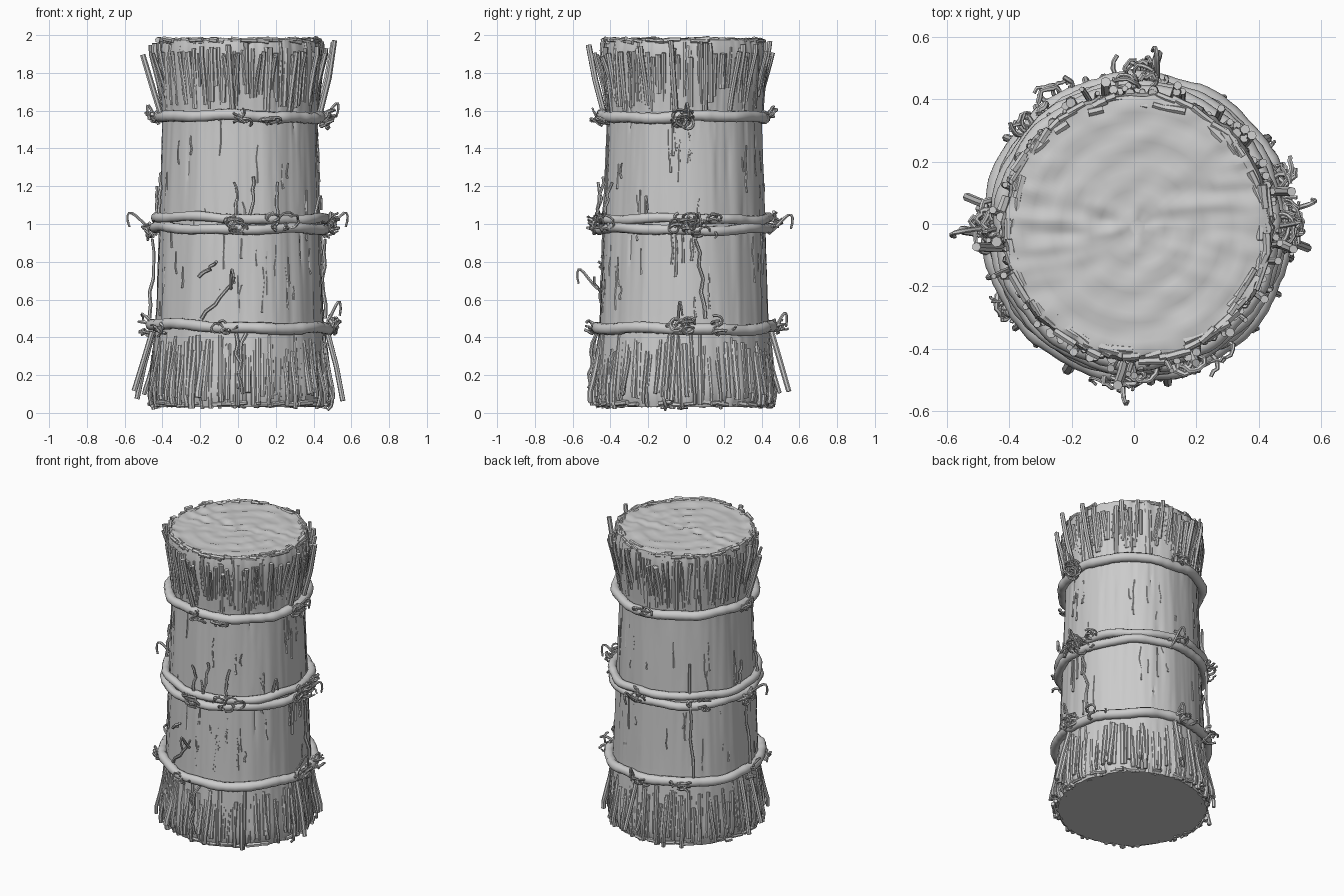
import bpy, bmesh, math, random
from mathutils import Vector, noise

if "Cube" in bpy.data.objects:
    bpy.data.objects.remove(bpy.data.objects["Cube"])

random.seed(11)
U = random.uniform
CX, CY = 0.01, -0.01
PROFILE = [(0.03, .455), (0.1, .475), (0.46, .447), (1.0, .428), (1.56, .408), (1.9, .434), (1.975, .42)]


def radius(z):
    for (z0, r0), (z1, r1) in zip(PROFILE, PROFILE[1:]):
        if z <= z1:
            return r0 + (r1 - r0) * max(0, z - z0) / (z1 - z0)
    return PROFILE[-1][1]


def surf(deg, z, off=0.0):
    """Point on the bundle surface, pushed out by off."""
    a, r = math.radians(deg), radius(z) + off
    return Vector((CX + r * math.cos(a), CY + r * math.sin(a), z))


def tube(bm, pts, rad, sides=6, taper=1.0, closed=False):
    """Sweep a slightly uneven round section along pts."""
    rings, n = [], len(pts)
    ref = Vector((0.3, 0.2, 0.93)) if closed else None
    for i, p in enumerate(pts):
        nxt = pts[(i + 1) % n] if closed else pts[min(i + 1, n - 1)]
        prv = pts[i - 1] if closed else pts[max(i - 1, 0)]
        t = (nxt - prv).normalized()
        if ref is None:
            ref = t.orthogonal()
        u = (ref - t * ref.dot(t)).normalized()
        v = t.cross(u)
        if not closed:
            ref = u
        r = rad * (1 + (taper - 1) * i / max(n - 1, 1)) * U(.92, 1.08)
        rings.append([bm.verts.new(p + r * (u * math.cos(k * math.tau / sides) + v * math.sin(k * math.tau / sides)))
                      for k in range(sides)])
    for i in range(n if closed else n - 1):
        a, b = rings[i], rings[(i + 1) % n]
        for k in range(sides):
            bm.faces.new((a[k], a[(k + 1) % sides], b[(k + 1) % sides], b[k]))
    if not closed:
        bm.faces.new(rings[0][::-1])
        bm.faces.new(rings[-1])


def finish(bm, name):
    bmesh.ops.recalc_face_normals(bm, faces=bm.faces)
    me = bpy.data.meshes.new(name)
    bm.to_mesh(me)
    bm.free()
    bpy.context.collection.objects.link(bpy.data.objects.new(name, me))


# Bundle body: turned profile with vertical straw ridges, wrinkled top, flat base
def build_body(seg=200):
    bm = bmesh.new()
    rings = []
    for z in [0.03, 0.055, 0.08] + [0.12 + 0.05 * i for i in range(37)] + [1.95, 1.975]:
        ring = []
        for i in range(seg):
            a = i * math.tau / seg
            c, s = math.cos(a), math.sin(a)
            ends = max(0, abs(z - 1) - 0.6) / 0.4
            d = (.004 + .009 * ends) * noise.noise(Vector((c * 14, s * 14, z * 1.2)))
            d += .008 * noise.noise(Vector((c * 4, s * 4, z * 0.8 + 7)))
            d -= .016 * max(0, noise.noise(Vector((c * 22, s * 22, z * 2.5 + 3))) - .35)
            ring.append(bm.verts.new(surf(math.degrees(a), z, d)))
        rings.append(ring)
    bm.faces.new(rings[0][::-1])
    for k in range(13):
        f = .95 - k * .074
        ring = []
        for i in range(seg):
            a = i * math.tau / seg
            x, y = .42 * f * math.cos(a), .42 * f * math.sin(a)
            h = .010 * noise.noise(Vector((x * 9, y * 22, 1))) + .005 * math.sin(f * 60 + 2 * math.sin(a * 2))
            ring.append(bm.verts.new((CX + x, CY + y, 1.978 + h)))
        rings.append(ring)
    for a, b in zip(rings, rings[1:]):
        for i in range(seg):
            j = (i + 1) % seg
            bm.faces.new((a[i], a[j], b[j], b[i]))
    bm.faces.new(rings[-1])
    finish(bm, "straw_bundle_body")


# Flared fringe of straw ends beyond the outer ropes, plus a few wide strays
def build_fringe(name, z_tie, z_tip, count, flare, strays):
    bm = bmesh.new()
    for i in range(count):
        deg = 360 * i / count + U(-2, 2)
        z0, z1 = z_tie + (z_tip - z_tie) * U(0, .45), z_tip + U(-.07, .02)
        out, lean = U(0, 1) ** 2.5 * flare, U(-2.5, 2.5)
        tube(bm, [surf(deg + lean * t, z0 + (z1 - z0) * t, -.006 + out * t ** 1.3) for t in (0, .3, .6, .85, 1)],
             U(.009, .017), 7, U(.8, 1.1))
    for deg in strays:
        z1 = z_tip + (z_tie - z_tip) * U(-.12, .25)
        tube(bm, [surf(deg - 2 * t, z_tie + (z1 - z_tie) * t, .015 + .07 * t) for t in (0, .5, 1)], .015, 7)
    finish(bm, name)


# Rim of short straw stubs round the top and bottom edges
def build_rim(name, z, r, count):
    bm = bmesh.new()
    for i in range(count):
        a = math.tau * i / count + U(-.05, .05)
        rr = r + U(-.025, .02)
        p = Vector((CX + rr * math.cos(a), CY + rr * math.sin(a), z + U(-.008, .004)))
        t = Vector((-math.sin(a), math.cos(a), U(-.15, .15))) * U(.02, .05)
        w = Vector((math.cos(a), math.sin(a), 0)) * U(-.012, .012)
        tube(bm, [p - t, p + w * .4, p + t + w], U(.009, .015))
    finish(bm, name)


# Binding ropes: closed uneven rings
def build_rope(name, z, rad, phase, tilt):
    bm = bmesh.new()
    pts = []
    for d in range(0, 360, 3):
        a = math.radians(d)
        w = .006 * math.sin(3 * a + phase) + .004 * math.sin(7 * a + phase * 2) - tilt * math.cos(a)
        pts.append(surf(d, z + w, .021 + .004 * math.sin(11 * a + phase)))
    tube(bm, pts, rad, 10, closed=True)
    finish(bm, name)


# Knots: clusters of curled rope ends along one rope
def build_knots(name, z, angles, curls, spread):
    bm = bmesh.new()
    for deg in angles:
        for _ in range(curls * 2 if deg == 0 else curls):
            d0, zc = deg + U(-90, 90) * spread, z + U(-.6, .6) * spread
            r, ph, turn, tilt = U(.015, .04), U(0, 6.28), U(2.5, 6) * random.choice((-1, 1)), U(0, 1.5)
            pts = []
            for k in range(12):
                a = ph + turn * k / 11
                off = .035 + r * math.sin(a) * math.sin(tilt) + U(0, .012) + .03 * k / 11
                pts.append(surf(d0 + math.degrees(r * math.cos(a) / .45), zc + r * math.sin(a) * math.cos(tilt), off))
            tube(bm, pts, U(.006, .011), 6, .7)
    finish(bm, name)


# Hooked rope ends that stick far out from the ropes
def build_hooks(hooks):
    bm = bmesh.new()
    for deg, z, reach in hooks:
        pts = [surf(deg + 3 * t, z + .06 * math.sin(4.2 * t - .8), .02 + (reach - .02) * math.sin(2 * t))
               for t in [k / 8 for k in range(9)]]
        tube(bm, pts, .009, 6, .7)
    finish(bm, "rope_hooks")


# Loose straws: wavy stalks from (angle, height) to (angle, height)
def build_loose(stalks):
    bm = bmesh.new()
    for d0, z0, d1, z1 in stalks:
        tube(bm, [surf(d0 + (d1 - d0) * t + U(-1.5, 1.5), z0 + (z1 - z0) * t, U(.01, .04))
                  for t in [k / 6 for k in range(7)]], .010, 6, .8)
    for _ in range(75):  # slender straws almost sunk in the body
        d, z, h = U(0, 360), U(.5, 1.4), U(.04, .25)
        tube(bm, [surf(d + U(-1, 1), z + h * t, U(-.004, .003)) for t in (0, .3, .65, 1)], U(.005, .009), 5, .6)
    finish(bm, "loose_straws")


build_body()
build_fringe("top_straw_fringe", 1.58, 1.95, 120, .06, (-6, 15, 189, 265))
build_fringe("bottom_straw_fringe", .43, .09, 120, .05, (-5, 172, 183, 85))
build_rim("top_rim_stubs", 1.973, .41, 75)
build_rim("bottom_rim_stubs", .05, .455, 75)

build_rope("upper_rope", 1.57, .03, .4, .004)
build_rope("middle_rope_top", 1.03, .026, 1.9, .005)
build_rope("middle_rope_bottom", .975, .027, 4.0, .004)
build_rope("lower_rope", .455, .03, 2.7, .012)

build_knots("upper_knots", 1.56, (0, 90, 180, 270, 290), 5, .06)
build_knots("middle_knots", .99, (0, 15, 88, 135, 180, 268, 298), 7, .08)
build_knots("lower_knots", .46, (0, 24, 90, 120, 180, 210, 260), 5, .06)

build_hooks([(180, 1.0, .17), (6, 1.0, .15), (82, .99, .15), (264, .7, .13), (-4, .53, .09),
             (84, .47, .10), (-27, 1.09, .05), (0, 1.58, .11), (180, 1.57, .08)])

build_loose([(-82, 1.05, -80, 1.25), (-66, 1.03, -62, 1.22), (-116, .5, -92, .72), (-118, .72, -104, .8),
             (-93, .42, -88, .1), (-87, .42, -91, .13), (182, .5, 180, .92), (200, 1.03, 199, 1.27),
             (15, .5, 8, .92), (130, .5, 127, 1.25), (268, 1.05, 267, 1.22), (175, 1.05, 176, 1.2),
             (-11, .14, -12, .015)])

# Smooth shading with sharp creases kept
bpy.ops.object.select_all(action='SELECT')
bpy.context.view_layer.objects.active = bpy.data.objects["straw_bundle_body"]
bpy.ops.object.shade_smooth_by_angle(angle=math.radians(40))
